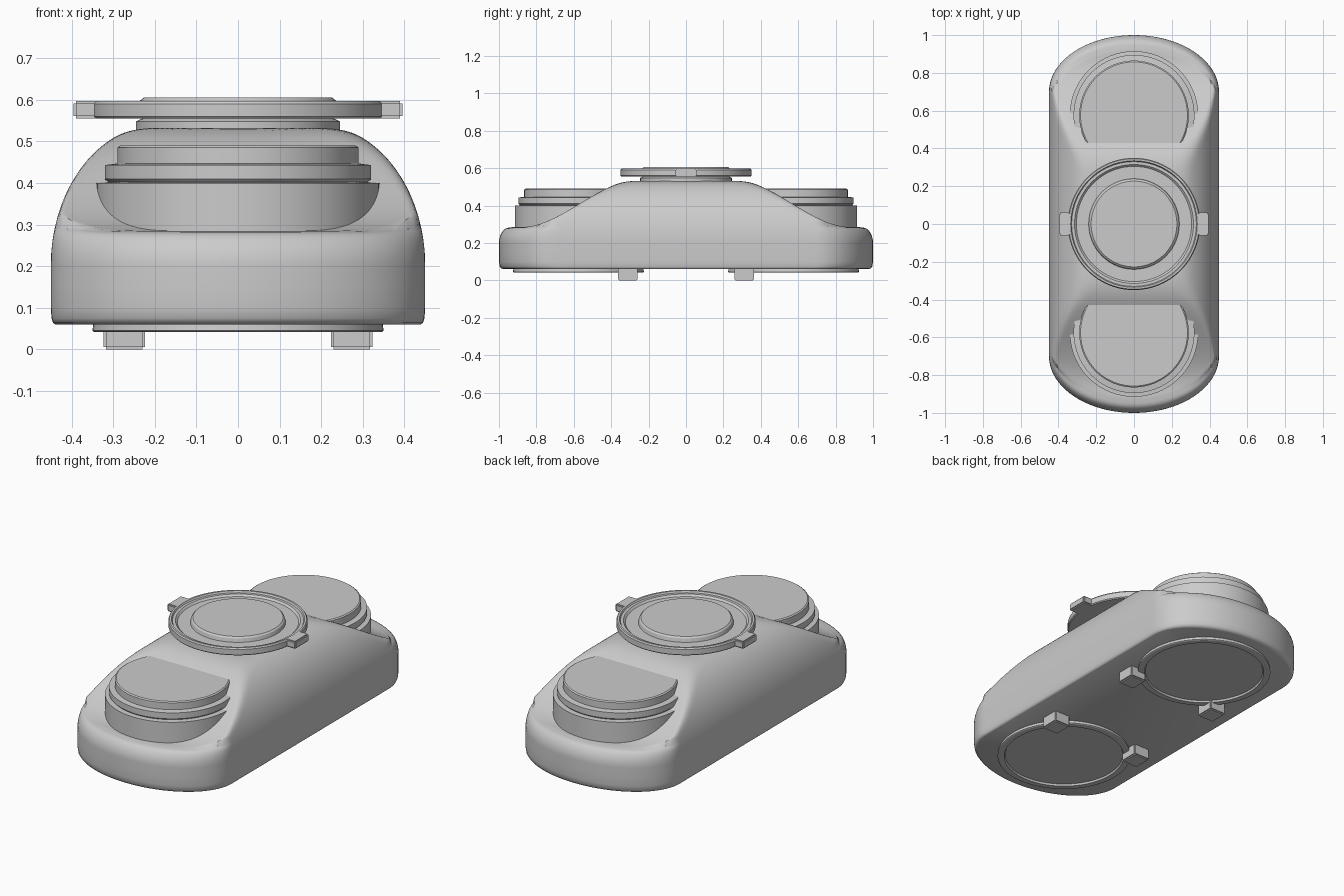
import bpy, bmesh, math

cube = bpy.data.objects.get("Cube")
if cube:
    bpy.data.objects.remove(cube, do_unlink=True)


def make_material(name, colour):
    mat = bpy.data.materials.new(name)
    mat.use_nodes = True
    mat.diffuse_color = colour
    mat.node_tree.nodes["Principled BSDF"].inputs["Base Color"].default_value = colour
    return mat


grey = make_material("neutral_grey", (0.6, 0.6, 0.6, 1))


def finish(name, bm, angle=30):
    bmesh.ops.recalc_face_normals(bm, faces=bm.faces)
    mesh = bpy.data.meshes.new(name)
    bm.to_mesh(mesh)
    bm.free()
    obj = bpy.data.objects.new(name, mesh)
    bpy.context.collection.objects.link(obj)
    mesh.materials.append(grey)
    bpy.ops.object.select_all(action="DESELECT")
    obj.select_set(True)
    bpy.context.view_layer.objects.active = obj
    bpy.ops.object.shade_smooth_by_angle(angle=math.radians(angle))
    return obj


def bridge(bm, a, b):
    n = len(a)
    for i in range(n):
        j = (i + 1) % n
        bm.faces.new((a[i], a[j], b[j], b[i]))


def lathe(name, profile, y=0, steps=96):
    """Turn a closed radius/height profile, capped at both ends."""
    bm = bmesh.new()
    rings = []
    for r, z in profile:
        rings.append([bm.verts.new((r * math.cos(math.tau * i / steps),
                                    y + r * math.sin(math.tau * i / steps), z))
                      for i in range(steps)])
    for a, b in zip(rings, rings[1:]):
        bridge(bm, a, b)
    bm.faces.new(rings[0])
    bm.faces.new(rings[-1])
    return finish(name, bm)


def box(name, centre, size, bevel=0.006):
    bm = bmesh.new()
    bmesh.ops.create_cube(bm, size=1)
    for v in bm.verts:
        v.co = [c + p * s for c, p, s in zip(centre, v.co, size)]
    bmesh.ops.bevel(bm, geom=bm.edges[:], offset=bevel, segments=2, affect="EDGES")
    return finish(name, bm)


# Body: domed shell over a rounded footprint
HALF_W, STRAIGHT, CAP, WALL = 0.45, 0.70, 0.30, 0.20


def outline():
    pts = []
    n = 40
    for side in (1, -1):
        for i in range(n):
            pts.append((side * HALF_W, side * STRAIGHT * (2 * i / n - 1)))
        for i in range(n):
            a = math.pi * i / n
            pts.append((side * HALF_W * math.cos(a),
                        side * (STRAIGHT + CAP * math.sin(a))))
    return pts


def soft_min(a, b, k=0.03):
    h = max(k - abs(a - b), 0) / k
    return min(a, b) - h * h * k / 4


def height(x, y):
    x, y = abs(x), abs(y)
    t = min(max((y - 0.25) / 0.63, 0), 1)
    slope = 0.54 - 0.255 * t * t * (3 - 2 * t)
    u = min(max((x - 0.19) / 0.26, 0), 1)
    side = WALL + 0.34 * math.sqrt(1 - u * u)
    edge = STRAIGHT + CAP * math.sqrt(max(1 - (x / HALF_W) ** 2, 0)) - y
    e = 1 - min(max(edge / 0.07, 0), 1)
    rim = WALL + 0.09 * math.sqrt(1 - e * e)
    if e == 0:
        rim = 1
    return max(WALL, soft_min(soft_min(slope, side), rim, 0.015))


def build_body():
    bm = bmesh.new()
    pts = outline()
    rings = []
    # Lower wall with a rounded bottom edge
    for f, z in ((0.975, 0.06), (0.988, 0.064), (0.996, 0.075), (1, 0.1), (1, 0.15)):
        rings.append([bm.verts.new((x * f, y * f, z)) for x, y in pts])
    # Domed top, with rings packed towards the rim
    count = 48
    for i in range(count):
        f = 1 - (i / count) ** 2
        rings.append([bm.verts.new((x * f, y * f, height(x * f, y * f))) for x, y in pts])
    for a, b in zip(rings, rings[1:]):
        bridge(bm, a, b)
    bm.faces.new(rings[0])
    bm.faces.new(rings[-1])
    finish("body", bm, 40)


build_body()

# Stepped end knobs and round base plates
for end, y in (("front", -0.575), ("back", 0.575)):
    lathe(end + "_stepped_knob", (
        (0.34, 0.2), (0.34, 0.4), (0.312, 0.402), (0.32, 0.41), (0.32, 0.443),
        (0.29, 0.447), (0.29, 0.485), (0.283, 0.49)), y)
    lathe(end + "_base_plate", (
        (0.345, 0.08), (0.35, 0.045), (0.345, 0.042), (0.315, 0.042),
        (0.31, 0.052)), y)

# Central dial with a recessed ring and raised cap
lathe("centre_dial", (
    (0.245, 0.5), (0.245, 0.548), (0.23, 0.555), (0.345, 0.555), (0.35, 0.56),
    (0.35, 0.59), (0.345, 0.597), (0.335, 0.597), (0.33, 0.588), (0.315, 0.588),
    (0.305, 0.578), (0.24, 0.578), (0.235, 0.598), (0.227, 0.605)))

# Dial grips and feet
for side, x in (("right", -1), ("left", 1)):
    box(side + "_dial_grip", (x * 0.365, 0, 0.576), (0.06, 0.12, 0.042))
    for end, y in (("front", -1), ("back", 1)):
        box(end + "_" + side + "_foot", (x * 0.273, y * 0.312, 0.035), (0.1, 0.105, 0.07))
